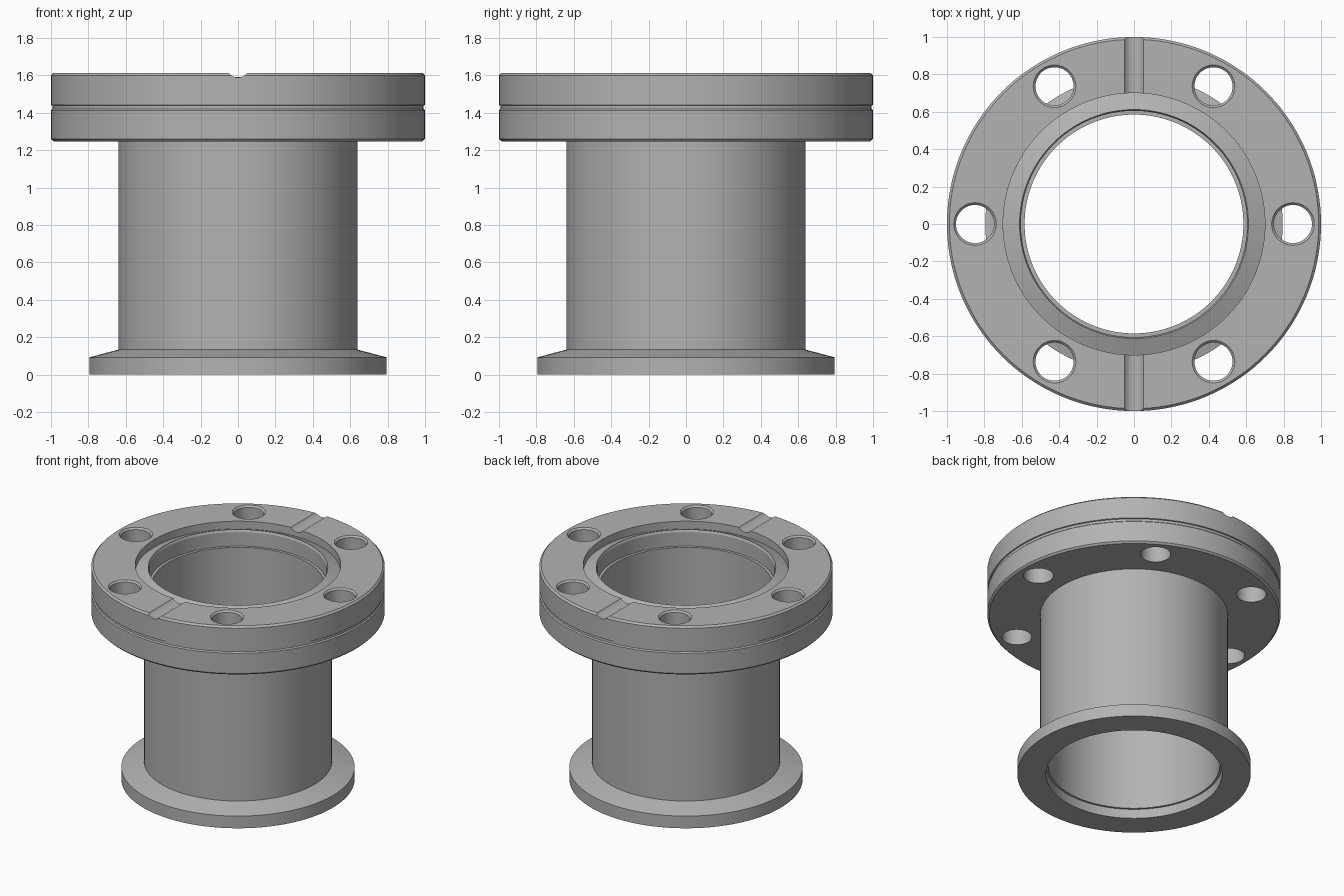
import bpy
import bmesh
from math import radians, pi
from mathutils import Matrix, Vector

cube = bpy.data.objects.get("Cube")
if cube:
    bpy.data.objects.remove(cube, do_unlink=True)

# Material
steel = bpy.data.materials.new("plain steel grey")
steel.use_nodes = True
GREY = (0.45, 0.45, 0.45, 1.0)
steel.diffuse_color = GREY
steel.node_tree.nodes["Principled BSDF"].inputs["Base Color"].default_value = GREY


def add_object(name, bm):
    mesh = bpy.data.meshes.new(name)
    bmesh.ops.recalc_face_normals(bm, faces=bm.faces)
    bm.to_mesh(mesh)
    bm.free()
    mesh.materials.append(steel)
    obj = bpy.data.objects.new(name, mesh)
    bpy.context.collection.objects.link(obj)
    return obj


def lathe(name, profile, steps=144):
    """Revolve a closed (radius, height) outline around z."""
    bm = bmesh.new()
    verts = [bm.verts.new((r, 0, z)) for r, z in profile]
    edges = [bm.edges.new((a, b)) for a, b in zip(verts, verts[1:] + verts[:1])]
    bmesh.ops.spin(bm, geom=verts + edges, axis=(0, 0, 1), cent=(0, 0, 0),
                   angle=2 * pi, steps=steps, use_merge=True)
    bmesh.ops.remove_doubles(bm, verts=bm.verts, dist=1e-5)
    return add_object(name, bm)


def select_only(obj):
    bpy.ops.object.select_all(action="DESELECT")
    obj.select_set(True)
    bpy.context.view_layer.objects.active = obj


def smooth(obj):
    select_only(obj)
    bpy.ops.object.shade_smooth_by_angle(angle=radians(14))


TOP = 1.613
BASE = 1.247
TUBE_OUT, TUBE_IN = 0.64, 0.585
TUBE_LOW, TUBE_HIGH = 0.07, 1.47

# Tube, seated in both flanges
tube = lathe("tube", [(TUBE_IN, TUBE_LOW), (TUBE_OUT, TUBE_LOW),
                      (TUBE_OUT, TUBE_HIGH), (TUBE_IN, TUBE_HIGH)])

# Lower clamp flange with tapered upper side
clamp_flange = lathe("clamp_flange", [
    (0.6, 0), (0.795, 0), (0.795, 0.092), (TUBE_OUT, 0.133),
    (TUBE_OUT, TUBE_LOW), (0.6, TUBE_LOW)])

# Upper bolted flange: chamfered rim, thin rim groove, sealing recess and ridge
bolt_flange = lathe("bolt_flange", [
    (TUBE_OUT, BASE), (0.987, BASE), (1, BASE + 0.013),
    (1, 1.412), (0.992, 1.42), (0.992, 1.438), (1, 1.441),
    (1, TOP - 0.013), (0.987, TOP), (0.7, TOP),
    (0.7, 1.555), (0.612, 1.592), (0.605, 1.575),
    (0.605, TUBE_HIGH), (TUBE_OUT, TUBE_HIGH)])

# Cutters: six bolt holes with countersunk tops, two round leak-check grooves
bm = bmesh.new()
for i in range(6):
    spot = Matrix.Rotation(i * pi / 3, 4, "Z") @ Vector((0.85, 0, 0))
    outline = [(0.102, BASE - 0.1), (0.102, TOP - 0.012),
               (0.114, TOP), (0.114, TOP + 0.1)]
    rings = []
    for r, z in outline:
        ring = bmesh.ops.create_circle(
            bm, segments=48, radius=r,
            matrix=Matrix.Translation(spot + Vector((0, 0, z))))["verts"]
        rings.append(ring)
    for low, high in zip(rings, rings[1:]):
        for k in range(48):
            n = (k + 1) % 48
            bm.faces.new((low[k], low[n], high[n], high[k]))
    bm.faces.new(rings[0])
    bm.faces.new(rings[-1])
for side in (-1, 1):
    bmesh.ops.create_cone(
        bm, cap_ends=True, segments=64, radius1=0.0625, radius2=0.0625, depth=0.42,
        matrix=Matrix.Translation((0, side * 0.89, TOP + 0.0375))
        @ Matrix.Rotation(pi / 2, 4, "X"))
cutter = add_object("flange_cutter", bm)
cutter.hide_render = True

cut = bolt_flange.modifiers.new("holes and grooves", "BOOLEAN")
cut.operation = "DIFFERENCE"
cut.solver = "EXACT"
cut.object = cutter
select_only(bolt_flange)
bpy.ops.object.modifier_apply(modifier=cut.name)
bpy.data.objects.remove(cutter, do_unlink=True)

for part in (tube, clamp_flange, bolt_flange):
    smooth(part)
